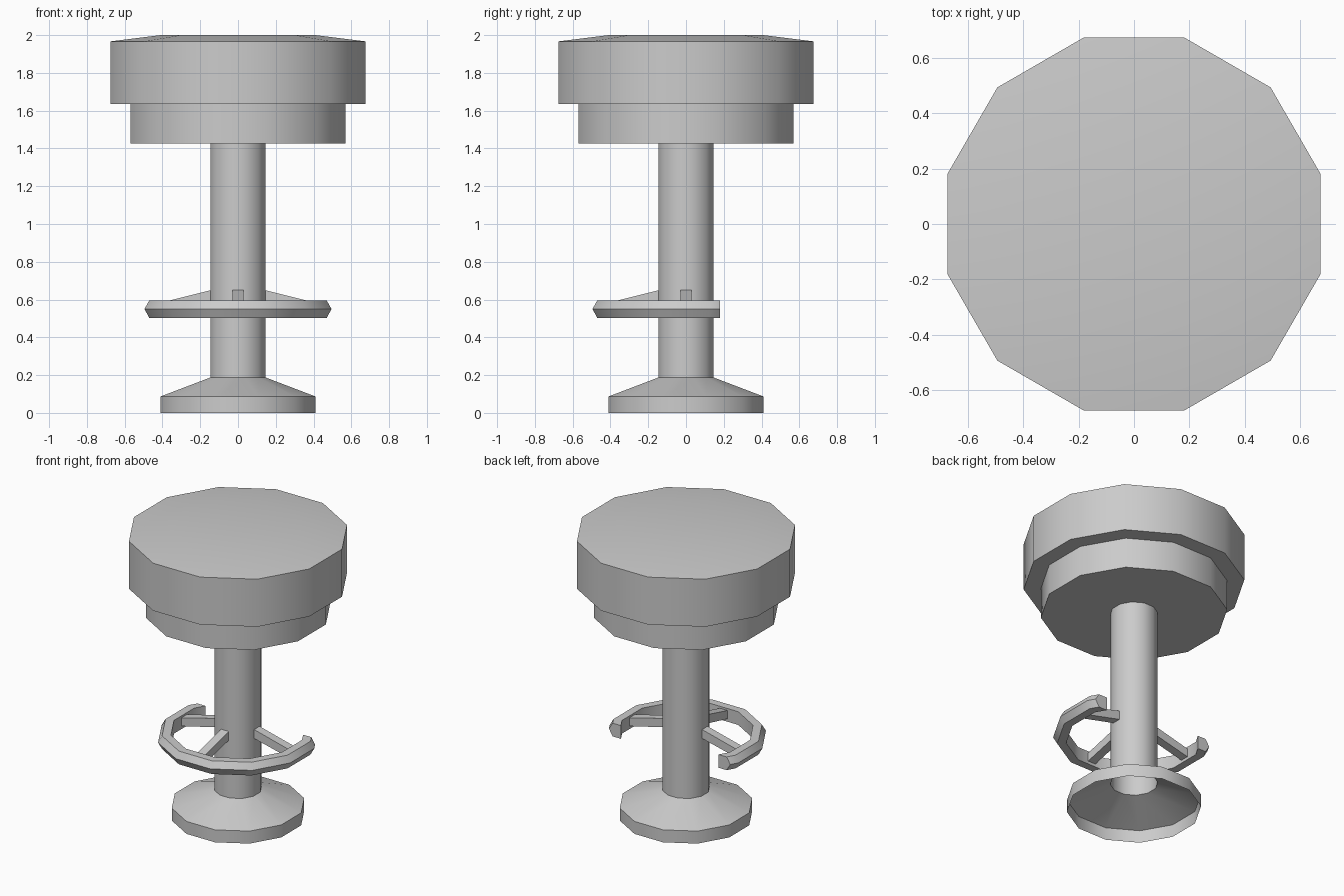
import bpy, bmesh, math
from mathutils import Matrix

if "Cube" in bpy.data.objects:
    bpy.data.objects.remove(bpy.data.objects["Cube"])

SIDES = 12
APOTHEM = math.cos(math.pi / SIDES)  # profiles give the distance to the flat sides


def finish(name, bm):
    bmesh.ops.recalc_face_normals(bm, faces=bm.faces[:])
    mesh = bpy.data.meshes.new(name)
    bm.to_mesh(mesh)
    bm.free()
    obj = bpy.data.objects.new(name, mesh)
    bpy.context.collection.objects.link(obj)
    bpy.ops.object.select_all(action='DESELECT')
    obj.select_set(True)
    bpy.context.view_layer.objects.active = obj
    bpy.ops.object.shade_smooth_by_angle(angle=math.radians(40))
    return obj


def lathe(profile, closed=False, cap=False):
    """Turn an (apothem, z) profile into a twelve-sided shape."""
    bm = bmesh.new()
    rings = []
    for i in range(SIDES):
        a = 2 * math.pi * (i + 0.5) / SIDES
        rings.append([bm.verts.new((r / APOTHEM * math.cos(a), r / APOTHEM * math.sin(a), z))
                      for r, z in profile])
    n = len(profile)
    for i in range(SIDES):
        p, q = rings[i], rings[(i + 1) % SIDES]
        for j in range(n if closed else n - 1):
            k = (j + 1) % n
            bm.faces.new((p[j], q[j], q[k], p[k]))
    if cap:
        bm.faces.new([r[-1] for r in rings])
    return bm


# Pedestal: hollow flared foot and column
finish("pedestal", lathe([(0.41, 0), (0.41, 0.087), (0.145, 0.188), (0.145, 1.425)]))

# Seat: narrow lower drum and wide cushion with a slight crown
finish("seat", lathe([(0.145, 1.425), (0.57, 1.425), (0.57, 1.636), (0.675, 1.636),
                      (0.675, 1.967), (0.41, 2.0)], cap=True))

# Footrest: ring with a rounded outer side, cut open at the back
bm = lathe([(0.415, 0.503), (0.47, 0.503), (0.495, 0.55), (0.47, 0.595), (0.415, 0.595)], closed=True)
cut = bmesh.ops.bisect_plane(bm, geom=bm.verts[:] + bm.edges[:] + bm.faces[:],
                             plane_co=(0, 0.18, 0), plane_no=(0, 1, 0), clear_outer=True)
bmesh.ops.holes_fill(bm, edges=[e for e in bm.edges if e.is_boundary])
finish("footrest", bm)

# Spokes: sloping bars from the column to the footrest
for side, turn in (("right", 0), ("left", 180), ("front", -90)):
    bm = bmesh.new()
    outline = [(0.135, 0.59), (0.43, 0.52), (0.43, 0.578), (0.135, 0.652)]
    face = bm.faces.new([bm.verts.new((x, -0.03, z)) for x, z in outline])
    ext = bmesh.ops.extrude_face_region(bm, geom=[face])
    bmesh.ops.translate(bm, vec=(0, 0.06, 0),
                        verts=[v for v in ext["geom"] if isinstance(v, bmesh.types.BMVert)])
    if len(bm.faces) < 6:
        bm.faces.new([v for v in bm.verts if v.co.y < 0])
    bm.transform(Matrix.Rotation(math.radians(turn), 4, 'Z'))
    finish(side + "_spoke", bm)
